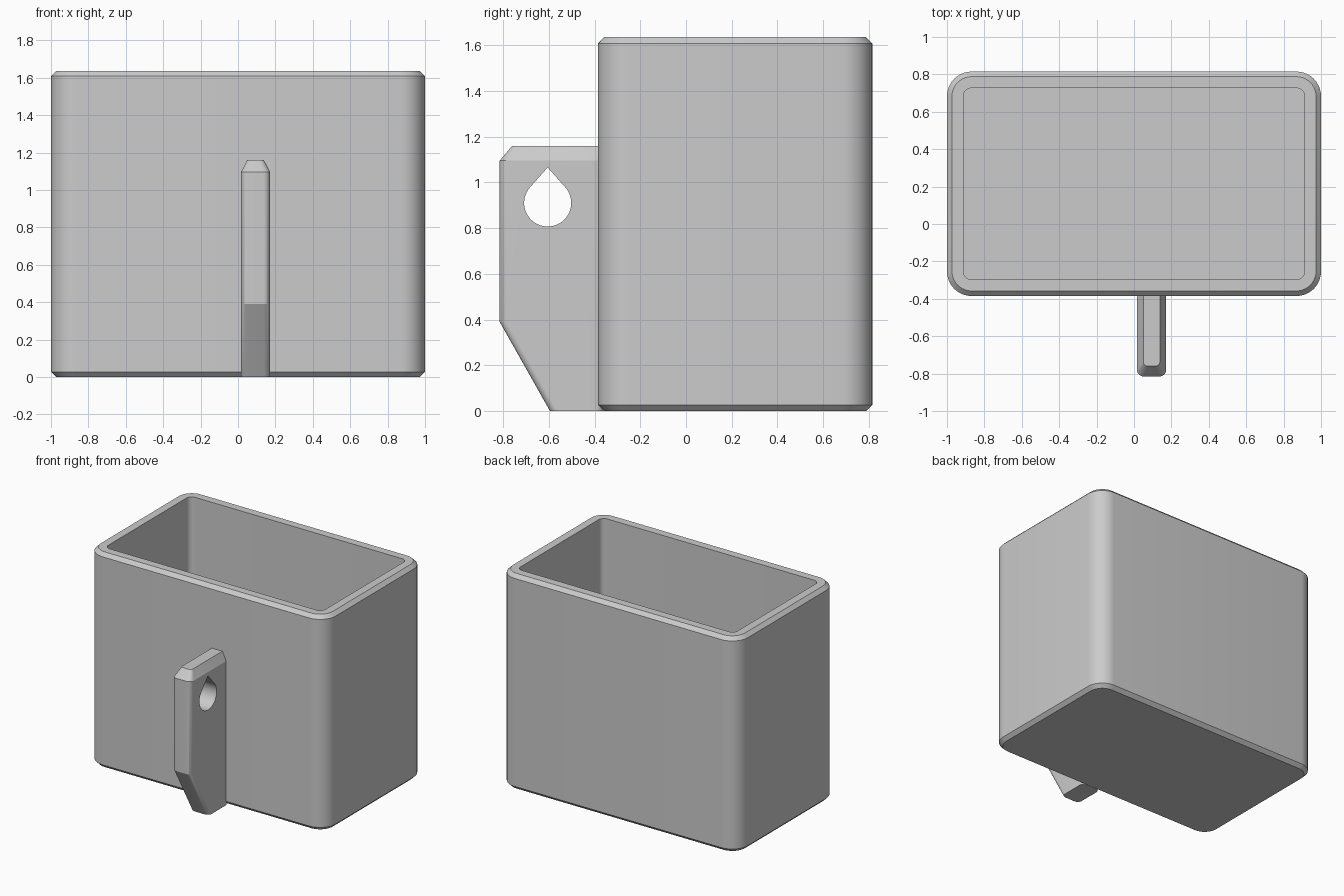
import bpy, bmesh, math

if "Cube" in bpy.data.objects:
    bpy.data.objects.remove(bpy.data.objects["Cube"])

grey = bpy.data.materials.new("plain_grey")
grey.diffuse_color = (0.6, 0.6, 0.6, 1)
grey.use_nodes = True
grey.node_tree.nodes["Principled BSDF"].inputs["Base Color"].default_value = grey.diffuse_color


def rounded_rect(x0, x1, y0, y1, r, n=10):
    """Counter-clockwise outline of a rectangle with rounded corners."""
    corners = [(x1 - r, y1 - r), (x0 + r, y1 - r), (x0 + r, y0 + r), (x1 - r, y0 + r)]
    return [(cx + r * math.cos(math.pi / 2 * (q + i / n)),
             cy + r * math.sin(math.pi / 2 * (q + i / n)))
            for q, (cx, cy) in enumerate(corners) for i in range(n + 1)]


def loft(name, rings):
    """Skin a stack of matching outlines and cap both ends."""
    bm = bmesh.new()
    loops = [[bm.verts.new(p) for p in ring] for ring in rings]
    n = len(loops[0])
    for a, b in zip(loops, loops[1:]):
        for i in range(n):
            j = (i + 1) % n
            bm.faces.new((a[i], a[j], b[j], b[i]))
    bm.faces.new(loops[0][::-1])
    bm.faces.new(loops[-1])
    bmesh.ops.recalc_face_normals(bm, faces=bm.faces)
    mesh = bpy.data.meshes.new(name)
    bm.to_mesh(mesh)
    bm.free()
    mesh.materials.append(grey)
    ob = bpy.data.objects.new(name, mesh)
    bpy.context.collection.objects.link(ob)
    return ob


def activate(ob):
    bpy.ops.object.select_all(action='DESELECT')
    ob.select_set(True)
    bpy.context.view_layer.objects.active = ob


def level(z, x0, x1, y0, y1, r):
    return [(x, y, z) for x, y in rounded_rect(x0, x1, y0, y1, r)]


# Open box: chamfered outer shell, flat rim, inner walls and floor
def box_level(z, inset, r):
    return level(z, -1 + inset, 1 - inset, -0.385 + inset, 0.815 - inset, r)


box = loft("open_box", [
    box_level(0, 0.027, 0.105), box_level(0.027, 0, 0.132),
    box_level(1.608, 0, 0.132), box_level(1.635, 0.027, 0.105),
    box_level(1.635, 0.088, 0.044), box_level(0.09, 0.088, 0.044)])

# Hanging fin: slanted foot, rounded front edges and bevelled top
BACK = -0.36
fin = loft("hanging_fin", [
    level(0, 0.016, 0.172, -0.595, BACK, 0.036),
    level(0.39, 0.016, 0.172, -0.815, BACK, 0.036),
    level(1.095, 0.016, 0.172, -0.815, BACK, 0.036),
    level(1.16, 0.05, 0.138, -0.76, BACK, 0.024)])

# Teardrop hole through the fin
R, TIP, CY, CZ = 0.103, 0.155, -0.605, 0.91
tangent = math.acos(R / TIP)
start, sweep = math.pi / 2 + tangent, 2 * math.pi - 2 * tangent
drop = [(CY, CZ + TIP)] + [
    (CY + R * math.cos(start + sweep * i / 40), CZ + R * math.sin(start + sweep * i / 40))
    for i in range(41)]
cutter = loft("hole_cutter", [[(x, y, z) for y, z in drop] for x in (-0.1, 0.3)])
cutter.hide_render = True
mod = fin.modifiers.new("hole", 'BOOLEAN')
mod.operation, mod.solver, mod.object = 'DIFFERENCE', 'EXACT', cutter
activate(fin)
bpy.ops.object.modifier_apply(modifier=mod.name)
bpy.data.objects.remove(cutter)

# Smooth the rounded corners, keep chamfers crisp
for ob in (box, fin):
    activate(ob)
    bpy.ops.object.shade_smooth_by_angle(angle=math.radians(25))
